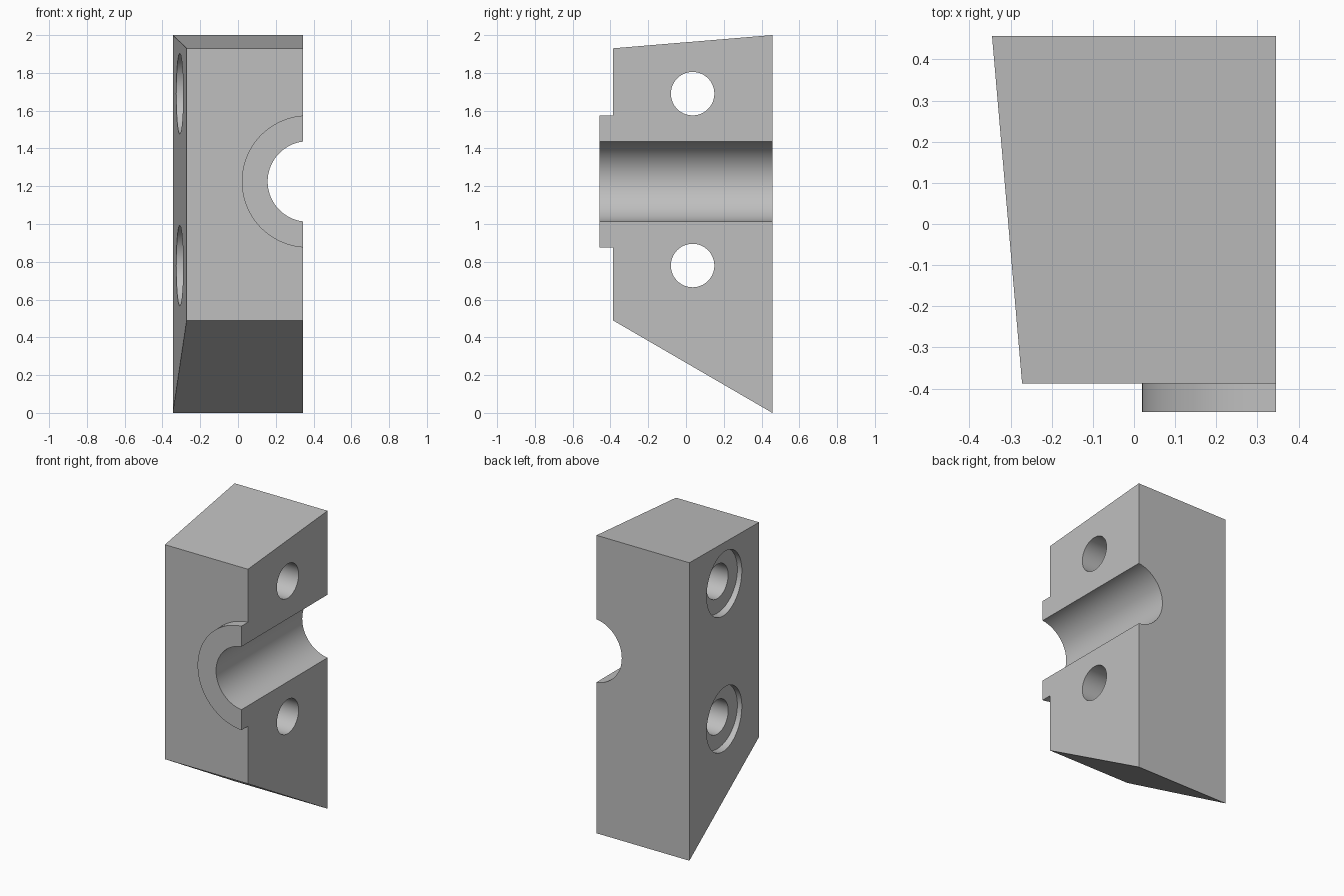
import bpy, bmesh, math
from mathutils import Matrix

if "Cube" in bpy.data.objects:
    bpy.data.objects.remove(bpy.data.objects["Cube"])

FACE_X = 0.345            # flat mating face
BORE_X, BORE_Z = 0.37, 1.225
BACK, FRONT, BOSS_FRONT = 0.457, -0.387, -0.457

grey = bpy.data.materials.new("plain grey")
grey.use_nodes = True
colour = (0.52, 0.52, 0.52, 1)
grey.diffuse_color = colour
grey.node_tree.nodes["Principled BSDF"].inputs["Base Color"].default_value = colour


def make(name, bm):
    bmesh.ops.recalc_face_normals(bm, faces=bm.faces)
    mesh = bpy.data.meshes.new(name)
    bm.to_mesh(mesh)
    bm.free()
    mesh.materials.append(grey)
    obj = bpy.data.objects.new(name, mesh)
    bpy.context.collection.objects.link(obj)
    return obj


def cylinder(name, axis, radius, start, end, u, v):
    """Cylinder from start to end along x or y; u, v are the other coordinates."""
    bm = bmesh.new()
    mid = (start + end) / 2
    if axis == "X":
        place = Matrix.Translation((mid, u, v)) @ Matrix.Rotation(math.pi / 2, 4, "Y")
    else:
        place = Matrix.Translation((u, mid, v)) @ Matrix.Rotation(math.pi / 2, 4, "X")
    bmesh.ops.create_cone(bm, cap_ends=True, segments=96, radius1=radius,
                          radius2=radius, depth=end - start, matrix=place)
    return make(name, bm)


def combine(target, tool, operation):
    mod = target.modifiers.new(tool.name, "BOOLEAN")
    mod.operation, mod.solver, mod.object = operation, "EXACT", tool
    bpy.context.view_layer.objects.active = target
    bpy.ops.object.modifier_apply(modifier=mod.name)
    bpy.data.objects.remove(tool)


# Body: side profile extruded across x, with a tapered outer face
bm = bmesh.new()
side = [(BACK, 0), (BACK, 2), (FRONT, 1.93), (FRONT, 0.49)]
profile = bm.faces.new([bm.verts.new((-0.345 if y > 0 else -0.272, y, z)) for y, z in side])
wall = bmesh.ops.extrude_face_region(bm, geom=[profile])
for item in wall["geom"]:
    if isinstance(item, bmesh.types.BMVert):
        item.co.x = 0.5
block = make("clamp_half_block", bm)

# Round boss on the front and the bore through it
combine(block, cylinder("boss", "Y", 0.35, BOSS_FRONT, -0.2, BORE_X, BORE_Z), "UNION")
combine(block, cylinder("bore", "Y", 0.213, -0.7, 0.7, BORE_X, BORE_Z), "DIFFERENCE")

# Trim everything to the flat mating face
bm = bmesh.new()
bmesh.ops.create_cube(bm, size=3, matrix=Matrix.Translation((FACE_X + 1.5, 0, 1)))
combine(block, make("trim", bm), "DIFFERENCE")

# Two screw holes with shallow counterbores on the outer face
for z in (0.78, 1.69):
    combine(block, cylinder("screw_hole", "X", 0.115, -0.6, 0.6, 0.035, z), "DIFFERENCE")
    combine(block, cylinder("counterbore", "X", 0.213, -0.6, -0.257, 0.035, z), "DIFFERENCE")

# Smooth round walls, crisp edges
bpy.ops.object.select_all(action="DESELECT")
block.select_set(True)
bpy.context.view_layer.objects.active = block
bpy.ops.object.shade_smooth_by_angle(angle=math.radians(20))
